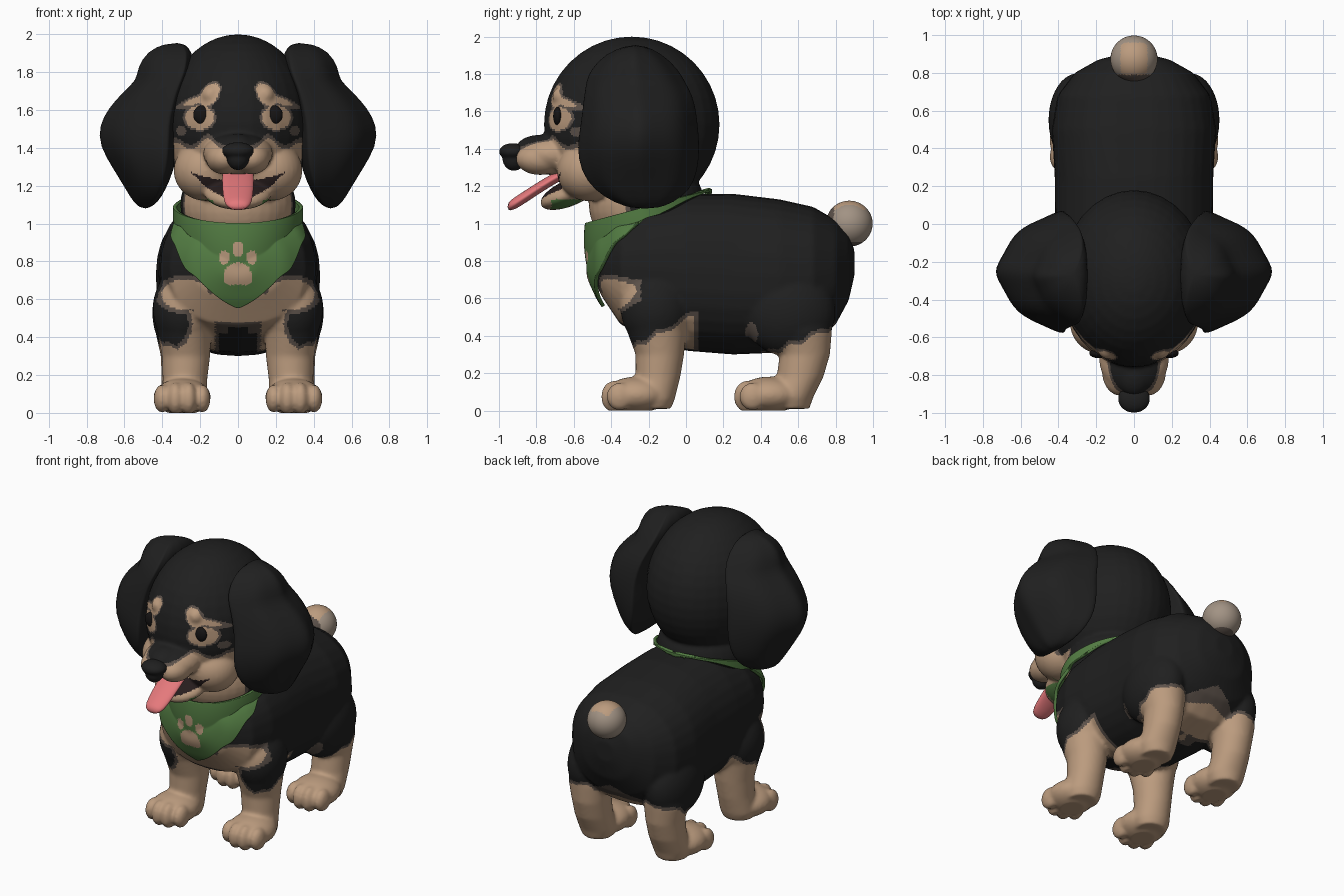
import bpy, bmesh, math
from mathutils import Matrix, Vector, Euler

if "Cube" in bpy.data.objects:
    bpy.data.objects.remove(bpy.data.objects["Cube"])

PALETTE = {
    "black_fur": (.014, .014, .014),
    "tan_fur": (.50, .33, .21),
    "taupe_fur": (.11, .085, .07),
    "tail_grey": (.36, .29, .23),
    "bandana_green": (.085, .20, .055),
    "tongue_pink": (.78, .19, .20),
    "mouth_dark": (.02, .012, .012),
    "eye_black": (.008, .007, .007),
}
MATS = {}
for key, rgb in PALETTE.items():
    m = bpy.data.materials.new(key)
    m.use_nodes = True
    m.diffuse_color = (*rgb, 1)
    m.node_tree.nodes["Principled BSDF"].inputs["Base Color"].default_value = (*rgb, 1)
    MATS[key] = m


# ---- helpers ----
def ball(bm, loc, size, tilt=0):
    mat = Matrix.LocRotScale(Vector(loc), Euler((tilt, 0, 0)), Vector(size))
    bmesh.ops.create_uvsphere(bm, u_segments=32, v_segments=20, radius=1, matrix=mat)


def loft(bm, rings, axis="z", power=2, side=1, inner=1, wave=0, n=32):
    """Rings are (x, y, z, r1, r2); axis is the direction they stack along."""
    loops = []
    for cx, cy, cz, r1, r2 in rings:
        loop = []
        for i in range(n):
            t = math.tau * i / n
            c, s = math.cos(t), math.sin(t)
            ripple = 1 + wave * math.cos(8 * t)
            a = math.copysign(abs(c) ** (2 / power), c) * r1 * ripple
            b = math.copysign(abs(s) ** (2 / power), s) * r2 * ripple
            a *= inner if a < 0 else 1
            off = (a, b, 0) if axis == "z" else (a, 0, b)
            loop.append(bm.verts.new(((cx + off[0]) * side, cy + off[1], cz + off[2])))
        loops.append(loop)
    faces = [bm.faces.new(loops[0]), bm.faces.new(loops[-1])]
    for lo, hi in zip(loops, loops[1:]):
        for i in range(n):
            j = (i + 1) % n
            faces.append(bm.faces.new((lo[i], lo[j], hi[j], hi[i])))
    bmesh.ops.recalc_face_normals(bm, faces=faces)


def make(name, bm):
    me = bpy.data.meshes.new(name)
    bm.to_mesh(me)
    bm.free()
    ob = bpy.data.objects.new(name, me)
    bpy.context.collection.objects.link(ob)
    return ob


def modify(ob, kind, **settings):
    mod = ob.modifiers.new(kind.lower(), kind)
    for k, v in settings.items():
        setattr(mod, k, v)


def finish(ob, rule):
    """Apply modifiers, shade smooth and colour faces by a name or a rule."""
    dg = bpy.context.evaluated_depsgraph_get()
    me = bpy.data.meshes.new_from_object(ob.evaluated_get(dg))
    ob.modifiers.clear()
    ob.data = me
    me.shade_smooth()
    me.materials.clear()
    slots = {}
    for p in me.polygons:
        key = rule(p.center) if callable(rule) else rule
        if key not in slots:
            slots[key] = len(slots)
            me.materials.append(MATS[key])
        p.material_index = slots[key]


def fuse(ob, voxel, repeats):
    modify(ob, "REMESH", mode="VOXEL", voxel_size=voxel)
    modify(ob, "SMOOTH", factor=.5, iterations=repeats)


def blob(x, z, cx, cz, rx, rz):
    d = math.hypot((x - cx) / rx, (z - cz) / rz)
    return (1 - d) * min(rx, rz)


def fur(f):
    return "tan_fur" if f > 0 else "taupe_fur" if f > -.022 else "black_fur"


# ---- body with four legs ----
bm = bmesh.new()
torso = [(-.50, .78, .08, .06), (-.45, .78, .24, .17), (-.35, .76, .36, .30),
         (-.2, .76, .41, .36), (0, .74, .42, .42), (.25, .73, .42, .43),
         (.5, .72, .435, .41), (.68, .72, .405, .37), (.8, .74, .315, .28),
         (.87, .77, .19, .18), (.9, .79, .07, .07)]
loft(bm, [(0, y, z, rx, rz) for y, z, rx, rz in torso], "y", 2.35)
front_leg = [(.28, -.16, .62, .12, .16), (.285, -.16, .45, .145, .165), (.275, -.14, .3, .128, .13),
             (.28, -.15, .18, .118, .12), (.285, -.17, .06, .12, .11), (.285, -.17, .01, .1, .09)]
hind_leg = [(.29, .58, .6, .13, .2), (.29, .62, .42, .145, .16), (.285, .635, .3, .123, .135),
            (.285, .61, .18, .12, .125), (.285, .56, .07, .125, .12), (.285, .56, .01, .1, .1)]
for s in (1, -1):
    loft(bm, front_leg, side=s)
    loft(bm, hind_leg, side=s)
    ball(bm, (.285 * s, -.16, .55), (.165, .19, .22))
    ball(bm, (.295 * s, .55, .53), (.158, .25, .24))
    for toe_y in (-.385, .325):
        ball(bm, (.295 * s, toe_y + .12, .085), (.152, .17, .097))
        for i in range(4):
            outer = i in (0, 3)
            ball(bm, ((.189 + .071 * i) * s, toe_y + .03 * outer, .075), (.044, .07, .075 if outer else .086))
body = make("body", bm)
fuse(body, .012, 8)


def body_rule(p):
    x, y, z = abs(p.x), p.y, p.z
    wiggle = .012 * math.sin(45 * y + 20 * x)
    if y < .1:
        f = min(.33 + .55 * (y + .28) + wiggle - z, x - .12, .04 - y)
        f = max(f, min(.54 - z, x - .12, -.07 - y, -blob(x, z, .41, .47, .17, .16)))
    else:
        f = min(max(.24, .3 + .4 * (y - .45)) + wiggle - z, y - .2)
        if x > .3 and blob(y, z, .35, .41, .035, .06) > 0:
            f = max(f, -.005)
        if x < .2 and z < .53 - .5 * x and y > .5:
            f = max(f, -.01)
    if y < -.24:
        f = max(f, blob(x, z, .28, .625, .125, .08), blob(x, z, 0, .56, .24, .085))
        if .05 < x < .18 and .36 < z < .52:
            f = max(f, -.01)
    return fur(f)


finish(body, body_rule)
for v in body.data.vertices:
    v.co.z = max(v.co.z, 0)

# ---- head with muzzle, jaw and neck ----
bm = bmesh.new()
ball(bm, (0, -.29, 1.53), (.39, .47, .47))
ball(bm, (0, -.21, 1.1), (.305, .31, .27))
ball(bm, (0, -.71, 1.37), (.185, .2, .11))
ball(bm, (0, -.78, 1.4), (.1, .13, .075))
ball(bm, (0, -.62, 1.165), (.18, .17, .07), .4)
for s in (1, -1):
    ball(bm, (.17 * s, -.52, 1.28), (.17, .17, .16))
    ball(bm, (.072 * s, -.78, 1.345), (.098, .13, .085))
    ball(bm, (.14 * s, -.655, 1.68), (.055, .06, .055))
head = make("head", bm)
fuse(head, .01, 8)


def head_rule(p):
    x, y, z = abs(p.x), p.y, p.z
    if y < -.52 and 1.13 + 2.3 * x * x < z < 1.225 + .75 * x * x:
        return "mouth_dark"
    if -.72 < y < -.56 and z < 1.13 and x > .05:
        return "bandana_green"
    if y > -.25:
        return "black_fur"
    edge = 1.39 + .06 * math.exp(-((x - .16) / .05) ** 2) + .04 * math.exp(-((x - .33) / .05) ** 2)
    f = min(edge - z, (-.32 if z < 1.2 else -.43) - y)
    if z > 1.35:
        f = min(f, x - .07)
    if y < -.4:
        marks = max(blob(x, z, .203, 1.56, .076, .062),
                    blob(x, z + .5 * (x - .15), .15, 1.68, .052, .055),
                    blob(x, z + .35 * (x - .22), .22, 1.65, .07, .018))
        f = max(f, marks if marks > -.01 else -1)
        spot = blob(x, z, .3, 1.49, .027, .027)
        f = max(f, -.01 if spot > 0 else -1)
    return fur(f)


finish(head, head_rule)

# ---- nose, eyes and tongue ----
bm = bmesh.new()
ball(bm, (0, -.925, 1.385), (.085, .075, .045))
ball(bm, (0, -.92, 1.35), (.06, .062, .068))
nose = make("nose", bm)
fuse(nose, .008, 5)
finish(nose, "black_fur")

for s, label in ((1, "left"), (-1, "right")):
    bm = bmesh.new()
    ball(bm, (.188 * s, -.685, 1.575), (.048, .025, .05))
    finish(make(label + "_eye", bm), "eye_black")

bm = bmesh.new()
tongue = [(-.56, 1.3, .06, .02), (-.62, 1.285, .08, .028), (-.72, 1.235, .086, .032),
          (-.85, 1.15, .08, .034), (-.92, 1.105, .07, .034), (-.955, 1.09, .045, .022)]
loft(bm, [(0, y, z, rx, rz) for y, z, rx, rz in tongue], "y")
ob = make("tongue", bm)
modify(ob, "SUBSURF", levels=1)
finish(ob, "tongue_pink")

# ---- floppy ears: height, inner x, outer x, front y, back y ----
EAR = [(1.955, .28, .38, -.31, -.23), (1.91, .25, .48, -.43, -.13), (1.82, .26, .53, -.51, -.04),
       (1.76, .28, .53, -.53, -.01), (1.69, .31, .61, -.54, .03), (1.61, .33, .68, -.55, .05),
       (1.52, .35, .73, -.56, .06), (1.41, .35, .73, -.58, .07), (1.28, .36, .65, -.56, .06),
       (1.18, .39, .59, -.49, .02), (1.11, .42, .55, -.38, -.07), (1.08, .46, .51, -.28, -.16)]
for s, label in ((1, "left"), (-1, "right")):
    bm = bmesh.new()
    rings = [(xi + .02, (yf + yb) / 2, z, xo - xi - .02, (yb - yf) / 2) for z, xi, xo, yf, yb in EAR]
    loft(bm, rings, side=s, power=1.7, inner=.15, wave=.025)
    ob = make(label + "_ear", bm)
    modify(ob, "SUBSURF", levels=1)
    finish(ob, "black_fur")

# ---- tail ----
bm = bmesh.new()
ball(bm, (0, .873, 1.0), (.126, .126, .123))
tail = make("tail", bm)
modify(tail, "SUBSURF", levels=1)


def tail_rule(p):
    if p.y < .79 or p.z < .9:
        return "taupe_fur"
    return "tan_fur" if abs(p.x) < .07 and p.z > 1.07 and p.y < .96 else "tail_grey"


finish(tail, tail_rule)

# ---- bandana: a band around the neck that drops to a point in front ----
bm = bmesh.new()
COLS, ROWS = 240, 48
grid = []
for i in range(COLS):
    t = math.tau * i / COLS
    turn = min(t, math.tau - t)
    fall = max(0, 1 - (turn / 1.5) ** 1.1)
    narrow = 1 - .15 * max(0, turn - 1.5)
    col = []
    for j in range(ROWS + 1):
        v = j / ROWS
        y = -.2 - .32 * math.cos(t) + fall * (.09 * v * v - .06 * v * (1 - v))
        z = 1.095 - .09 * math.cos(t) - v * (.06 + .39 * fall)
        col.append(bm.verts.new((.325 * narrow * math.sin(t), y, z)))
    grid.append(col)
for i in range(COLS):
    a, b = grid[i], grid[(i + 1) % COLS]
    for j in range(ROWS):
        bm.faces.new((a[j], a[j + 1], b[j + 1], b[j]))
bmesh.ops.recalc_face_normals(bm, faces=bm.faces[:])
bandana = make("bandana", bm)
modify(bandana, "SHRINKWRAP", target=body, wrap_method="NEAREST_SURFACEPOINT",
       wrap_mode="OUTSIDE", offset=.012)
modify(bandana, "SMOOTH", factor=.5, iterations=8)
modify(bandana, "SOLIDIFY", thickness=.02, offset=1)


def bandana_rule(p):
    x, z = abs(p.x), p.z
    paw = max(blob(x, z, 0, .735, .07, .06), blob(x, z, 0, .865, .03, .042),
              blob(x, z, .073, .82, .028, .038), blob(x, z, .045, .705, .03, .03))
    return "tan_fur" if p.y < -.3 and paw > 0 else "bandana_green"


finish(bandana, bandana_rule)
